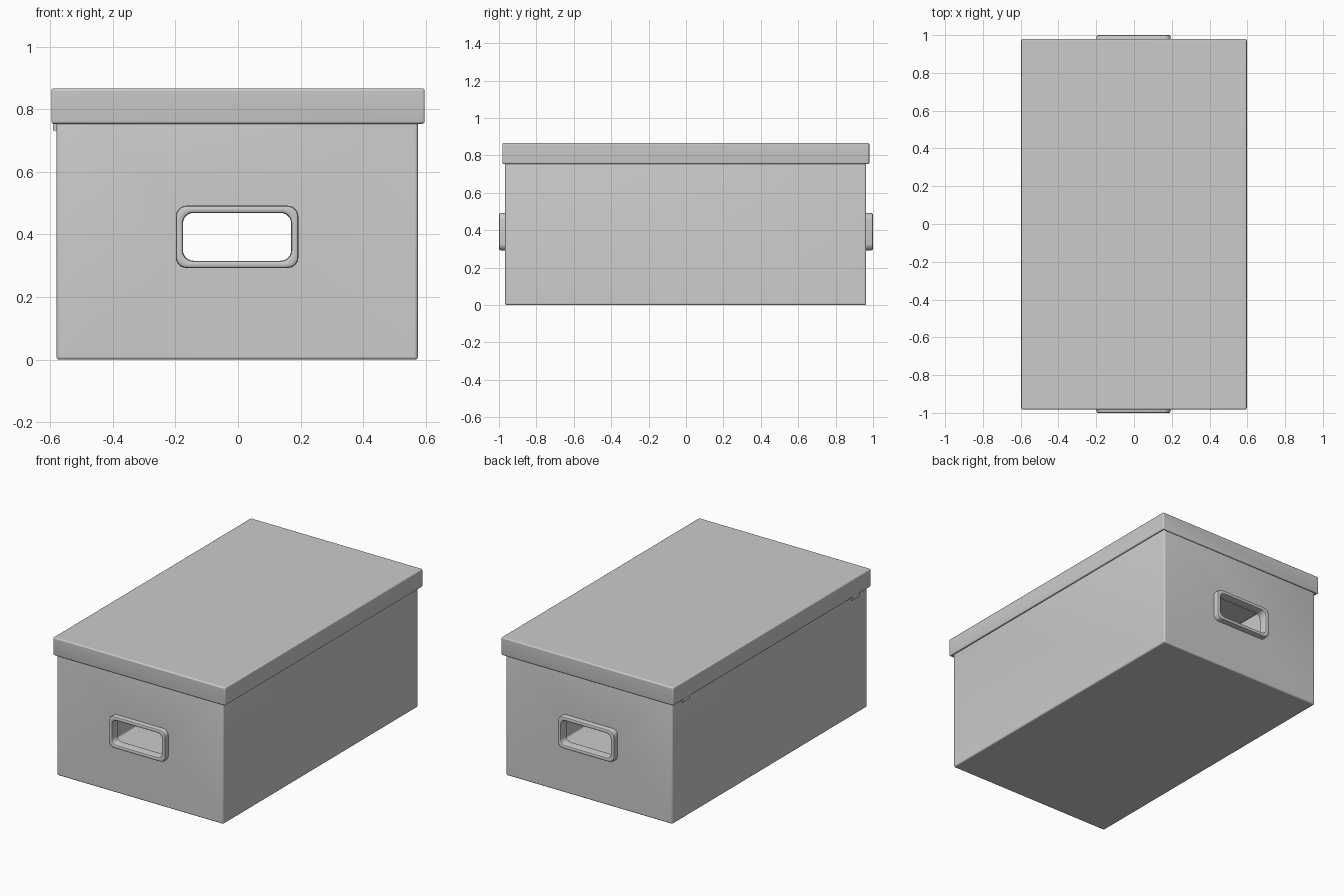
import bpy, bmesh, math

if "Cube" in bpy.data.objects:
    bpy.data.objects.remove(bpy.data.objects["Cube"])


def finish(bm, name):
    bmesh.ops.recalc_face_normals(bm, faces=bm.faces)
    mesh = bpy.data.meshes.new(name)
    bm.to_mesh(mesh)
    bm.free()
    obj = bpy.data.objects.new(name, mesh)
    bpy.context.collection.objects.link(obj)
    return obj


def smooth(obj):
    bpy.ops.object.select_all(action='DESELECT')
    obj.select_set(True)
    bpy.context.view_layer.objects.active = obj
    bpy.ops.object.shade_smooth_by_angle(angle=math.radians(35))


def box(name, x, y, z, bevel, open_dir=None, wall=0.02):
    """Rounded box; open_dir (+1/-1) removes the top/bottom and gives it walls."""
    bm = bmesh.new()
    bmesh.ops.create_cube(bm, size=1)
    for v in bm.verts:
        for i, (lo, hi) in enumerate((x, y, z)):
            v.co[i] = lo if v.co[i] < 0 else hi
    if open_dir:
        gone = [f for f in bm.faces if f.normal.z * open_dir > 0.5]
        bmesh.ops.delete(bm, geom=gone, context='FACES_ONLY')
    # keep original outward normals
    mesh = bpy.data.meshes.new(name)
    bm.to_mesh(mesh)
    bm.free()
    obj = bpy.data.objects.new(name, mesh)
    bpy.context.collection.objects.link(obj)
    if open_dir:
        s = obj.modifiers.new("walls", 'SOLIDIFY')
        s.thickness, s.offset, s.use_even_offset = wall, -1, True
    b = obj.modifiers.new("round", 'BEVEL')
    b.width, b.segments, b.limit_method = bevel, 4, 'ANGLE'
    return obj


def rounded_rect(bm, cx, cz, hw, hh, r, y, steps=6):
    ring = []
    for q, (sx, sz) in enumerate(((1, 1), (-1, 1), (-1, -1), (1, -1))):
        for k in range(steps + 1):
            a = (q + k / steps) * math.pi / 2
            ring.append(bm.verts.new((cx + sx * (hw - r) + r * math.cos(a), y,
                                      cz + sz * (hh - r) + r * math.sin(a))))
    return ring


def skin(bm, rings, closed):
    n = len(rings[0])
    for i in range(len(rings) if closed else len(rings) - 1):
        a, b = rings[i], rings[(i + 1) % len(rings)]
        for j in range(n):
            bm.faces.new((a[j], a[(j + 1) % n], b[(j + 1) % n], b[j]))


CX, CZ, HW, HH, R = -0.003, 0.3925, 0.196, 0.0995, 0.034

# Open-topped body
body = box("box_body", (-0.58, 0.575), (-0.967, 0.963), (0, 0.84), 0.009, 1, 0.02)

# Handle openings cut through both ends
bm = bmesh.new()
ends = [rounded_rect(bm, CX, CZ, HW - 0.015, HH - 0.015, R, y) for y in (-1.2, 1.2)]
skin(bm, ends, False)
for e in ends:
    bm.faces.new(e)
cutter = finish(bm, "handle_cutter")
cutter.hide_render = True
cutter.hide_set(True)
cut = body.modifiers.new("handle_holes", 'BOOLEAN')
cut.object, cut.operation, cut.solver = cutter, 'DIFFERENCE', 'EXACT'
smooth(body)

# Lid with skirt
smooth(box("lid", (-0.597, 0.597), (-0.982, 0.98), (0.754, 0.867), 0.009, -1, 0.016))

# Raised handle frames on both ends: (inset from outer edge, y)
profile = [(0, 0.943), (0, 0.991), (0.002, 0.997), (0.007, 1.0), (0.016, 1.0),
           (0.021, 0.997), (0.023, 0.991), (0.023, 0.943)]
for name, side in (("front_handle_frame", -1), ("back_handle_frame", 1)):
    bm = bmesh.new()
    skin(bm, [rounded_rect(bm, CX, CZ, HW - d, HH - d, R, side * y)
              for d, y in profile], True)
    smooth(finish(bm, name))

# Small hinge tabs under the lid on the left side
for name, y in (("front_hinge", -0.84), ("back_hinge", 0.84)):
    smooth(box(name, (-0.592, -0.575), (y - 0.035, y + 0.035), (0.732, 0.775), 0.002))
